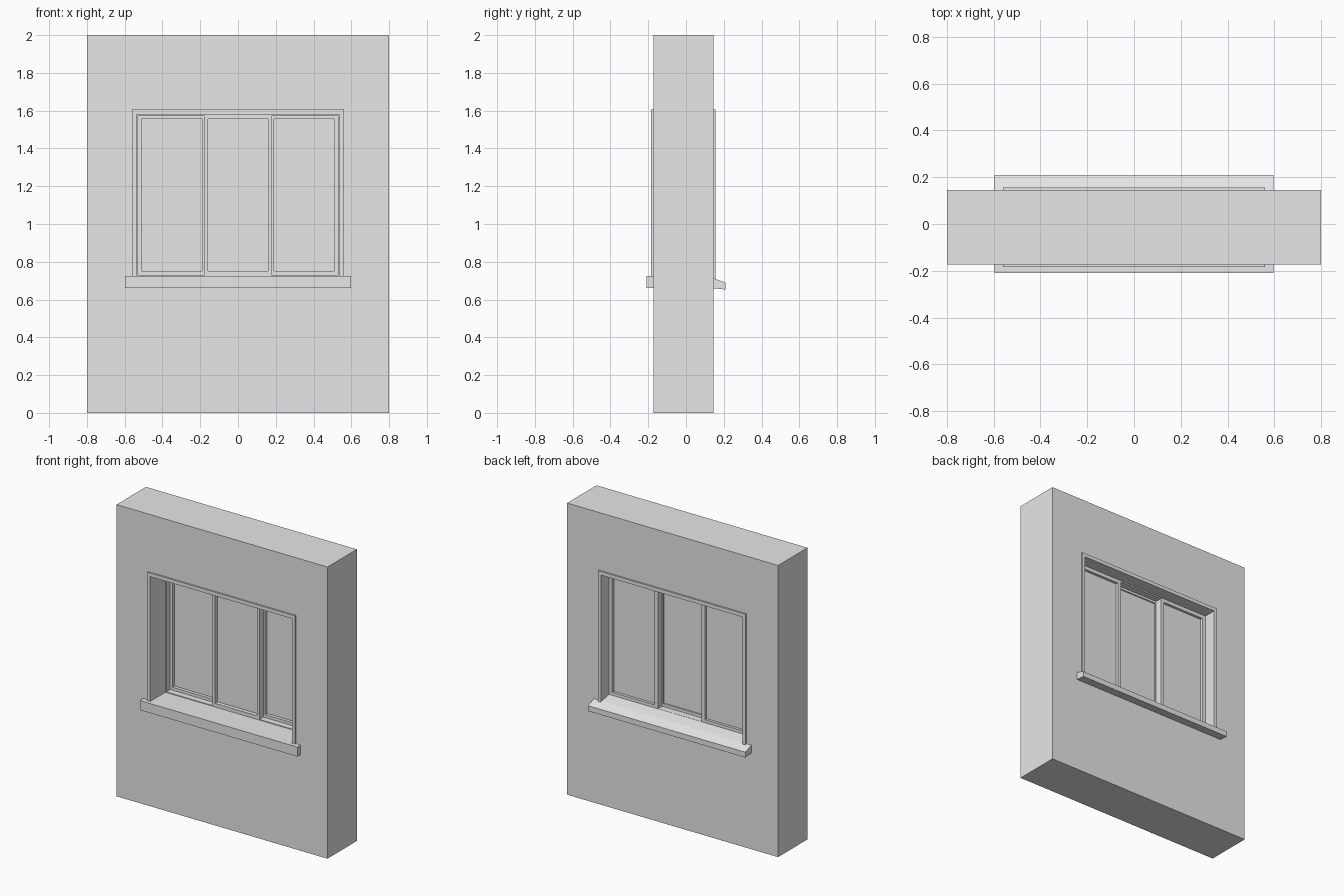
import bpy
import bmesh

cube = bpy.data.objects.get("Cube")
if cube:
    bpy.data.objects.remove(cube, do_unlink=True)

grey = bpy.data.materials.new("plain_grey")
grey.use_nodes = True
GREY = (0.8, 0.8, 0.8, 1)
grey.diffuse_color = GREY
grey.node_tree.nodes["Principled BSDF"].inputs["Base Color"].default_value = GREY

# Shared measurements
HALF, SILL_HALF = 0.537, 0.597        # opening and sill half widths
FRONT, BACK = -0.173, 0.145           # wall faces
LOW, SILL, HEAD = 0.66, 0.725, 1.58   # opening bottom, sill top, opening top
FRAME_FRONT, TRACK, FRAME_BACK = -0.02, 0.022, 0.068
PANE_LOW, PANE_HIGH = 0.75, 1.555
LIP, LIP_LOW, LIP_HIGH = 0.53, 0.73, 1.571


def finish(name, bm):
    bmesh.ops.recalc_face_normals(bm, faces=bm.faces)
    mesh = bpy.data.meshes.new(name)
    bm.to_mesh(mesh)
    bm.free()
    mesh.materials.append(grey)
    obj = bpy.data.objects.new(name, mesh)
    bpy.context.collection.objects.link(obj)
    return obj


def prism(name, points, axis, start, end):
    """Extrude a profile along x (points are y, z) or y (points are x, z)."""
    bm = bmesh.new()
    place = (lambda a, b: (start, a, b)) if axis == "x" else (lambda a, b: (a, start, b))
    face = bm.faces.new([bm.verts.new(place(a, b)) for a, b in points])
    moved = bmesh.ops.extrude_face_region(bm, geom=[face])["geom"]
    depth = end - start
    bmesh.ops.translate(bm, verts=[g for g in moved if isinstance(g, bmesh.types.BMVert)],
                        vec=(depth, 0, 0) if axis == "x" else (0, depth, 0))
    return finish(name, bm)


def rect(x0, x1, z0, z1):
    return [(x0, z0), (x1, z0), (x1, z1), (x0, z1)]


def ring(name, outer, inner, y0, y1):
    """Rectangular slab with a rectangular hole through it."""
    bm = bmesh.new()
    loops = [[bm.verts.new((x, y, z)) for x, z in rect(*r)]
             for r, y in ((outer, y0), (inner, y0), (inner, y1), (outer, y1))]
    for a, b in zip(loops, loops[1:] + loops[:1]):
        for i in range(4):
            j = (i + 1) % 4
            bm.faces.new((a[i], a[j], b[j], b[i]))
    return finish(name, bm)


# Wall with its opening
ring("wall", (-0.8, 0.8, 0, 2), (-HALF, HALF, LOW, HEAD), FRONT, BACK)

# Thin trim around the opening on both faces
arch = [(-0.56, 0.7), (-0.56, 1.605), (0.56, 1.605), (0.56, 0.7),
        (HALF, 0.7), (HALF, HEAD), (-HALF, HEAD), (-HALF, 0.7)]
prism("front_trim", arch, "y", FRONT - 0.011, FRONT)
prism("back_trim", arch, "y", BACK, BACK + 0.011)

# Flat front sill: wide nose and inner board
prism("front_sill_nose", rect(-0.21, FRONT, LOW, SILL), "x", -SILL_HALF, SILL_HALF)
prism("front_sill_board", rect(FRONT, FRAME_FRONT, LOW, SILL), "x", -HALF, HALF)

# Sloping back sill: wide nose and inner board
prism("back_sill_nose", [(BACK, LOW), (0.21, 0.653), (0.21, 0.69), (BACK, 0.713)],
      "x", -SILL_HALF, SILL_HALF)
prism("back_sill_board", [(FRAME_BACK, LOW), (BACK, LOW), (BACK, 0.713), (FRAME_BACK, 0.729)],
      "x", -HALF, HALF)

# Outer window frame
ring("window_frame", (-HALF, HALF, LOW, HEAD), (-LIP, LIP, LIP_LOW, LIP_HIGH),
     FRAME_FRONT, FRAME_BACK)

# Fixed middle panel in the front track
ring("middle_sash", (-0.178, 0.178, LIP_LOW, LIP_HIGH),
     (-0.159, 0.159, PANE_LOW, PANE_HIGH), FRAME_FRONT, TRACK)
prism("middle_pane", rect(-0.159, 0.159, PANE_LOW, PANE_HIGH), "y", 0.007, 0.013)

# Side panels in the back track
for name, s in (("left", 1), ("right", -1)):
    outer = sorted((s * 0.166, s * LIP))
    inner = sorted((s * 0.191, s * 0.512))
    ring(name + "_sash", (*outer, LIP_LOW, LIP_HIGH), (*inner, PANE_LOW, PANE_HIGH),
         TRACK, FRAME_BACK)
    prism(name + "_pane", rect(*inner, PANE_LOW, PANE_HIGH), "y", 0.044, 0.05)
